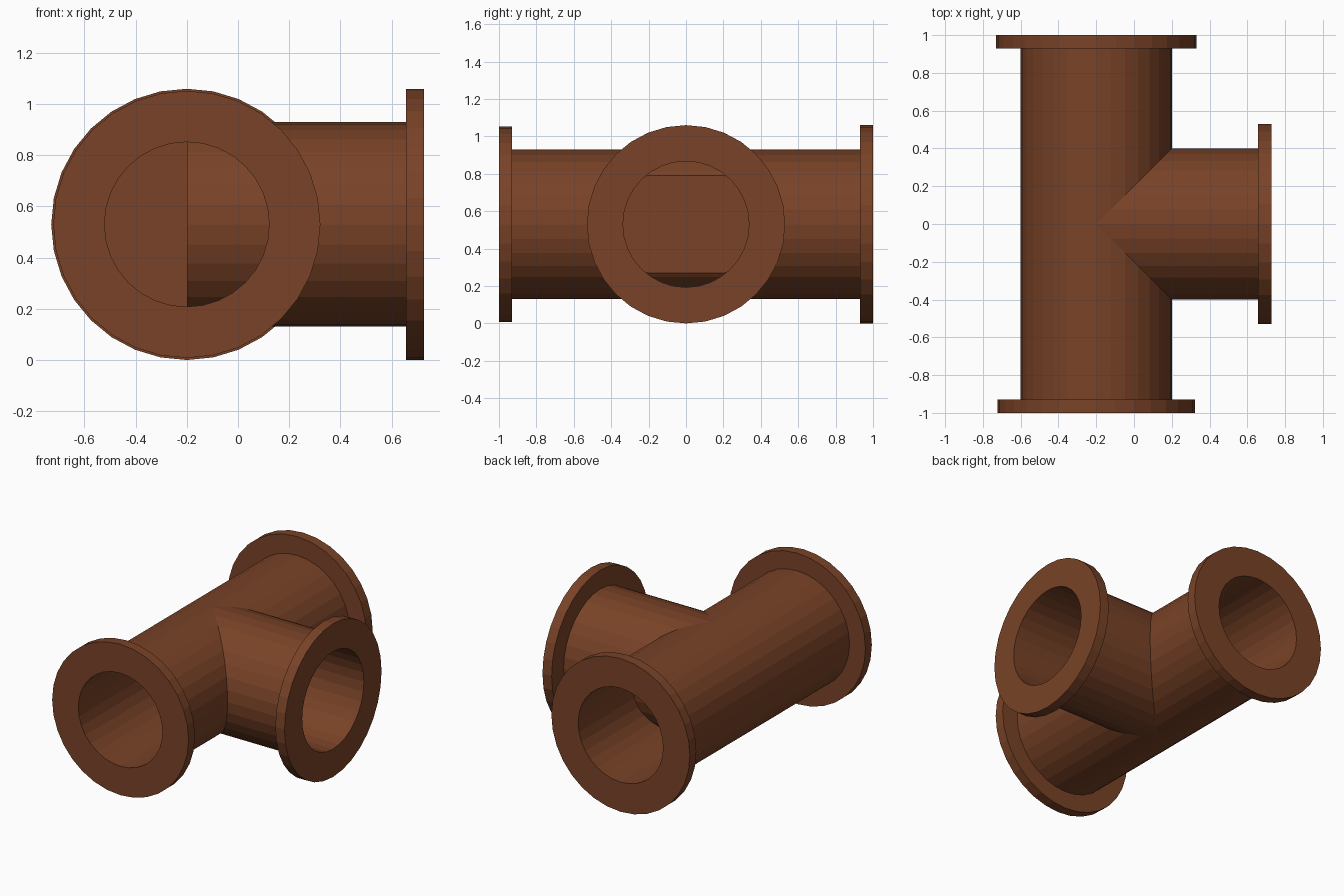
import bpy
import bmesh
import math
from mathutils import Matrix

if "Cube" in bpy.data.objects:
    bpy.data.objects.remove(bpy.data.objects["Cube"], do_unlink=True)

SIDES = 32
CENTRE = (-0.2, 0, 0.53)    # where the pipe axes meet
PIPE_R = 0.4
ALONG_Y = Matrix.Translation(CENTRE) @ Matrix.Rotation(math.radians(-90), 4, 'X')
ALONG_X = Matrix.Translation(CENTRE) @ Matrix.Rotation(math.radians(90), 4, 'Y')

brown = bpy.data.materials.new("rusty brown")
brown.use_nodes = True
brown.diffuse_color = (0.19, 0.055, 0.02, 1)
brown.node_tree.nodes["Principled BSDF"].inputs["Base Color"].default_value = brown.diffuse_color


def lathe(name, profile, placing):
    """Turn (radius, height) points into a solid; the ends lie on the axis."""
    bm = bmesh.new()
    rings = []
    for r, h in profile:
        count = SIDES if r > 0 else 1
        rings.append([bm.verts.new((r * math.cos(math.tau * k / SIDES),
                                    r * math.sin(math.tau * k / SIDES), h))
                      for k in range(count)])
    for a, b in zip(rings, rings[1:]):
        for k in range(SIDES):
            n = (k + 1) % SIDES
            corners = [a[k % len(a)], a[n % len(a)], b[n % len(b)], b[k % len(b)]]
            bm.faces.new(list(dict.fromkeys(corners)))
    bmesh.ops.recalc_face_normals(bm, faces=bm.faces)
    bm.transform(placing)
    mesh = bpy.data.meshes.new(name)
    bm.to_mesh(mesh)
    bm.free()
    mesh.materials.append(brown)
    obj = bpy.data.objects.new(name, mesh)
    bpy.context.collection.objects.link(obj)
    return obj


# Straight run: a flange and a blind bore at each end
run = lathe("main_pipe", [
    (0, 0), (0.322, 0), (0.322, -1), (0.522, -1), (0.522, -0.93), (PIPE_R, -0.93),
    (PIPE_R, 0.93), (0.53, 0.93), (0.53, 1), (0.325, 1), (0.325, 0.01), (0, 0.01)], ALONG_Y)

# Side branch with its flange
lathe("branch_pipe", [
    (0, 0), (PIPE_R, 0), (PIPE_R, 0.857), (0.53, 0.857), (0.53, 0.927),
    (0.337, 0.927), (0.337, 0.01), (0, 0.01)], ALONG_X)

# Cut the run flat where it bulges into the branch bore
cutter = lathe("bore_cutter", [(0, 0.304), (0.36, 0.304), (0.36, 1), (0, 1)], ALONG_X)
cutter.hide_render = True
cut = run.modifiers.new("branch_bore", 'BOOLEAN')
cut.operation = 'DIFFERENCE'
cut.solver = 'EXACT'
cut.object = cutter
bpy.context.view_layer.objects.active = run
bpy.ops.object.modifier_apply(modifier=cut.name)
bpy.data.objects.remove(cutter, do_unlink=True)

# Flat wall across the bottom of the branch bore
wall = lathe("branch_bore_wall", [(0, 0.297), (0.36, 0.297), (0.36, 0.305), (0, 0.305)], ALONG_X)
for v in wall.data.vertices:
    v.co.z = max(CENTRE[2] - 0.26, min(CENTRE[2] + 0.26, v.co.z))
